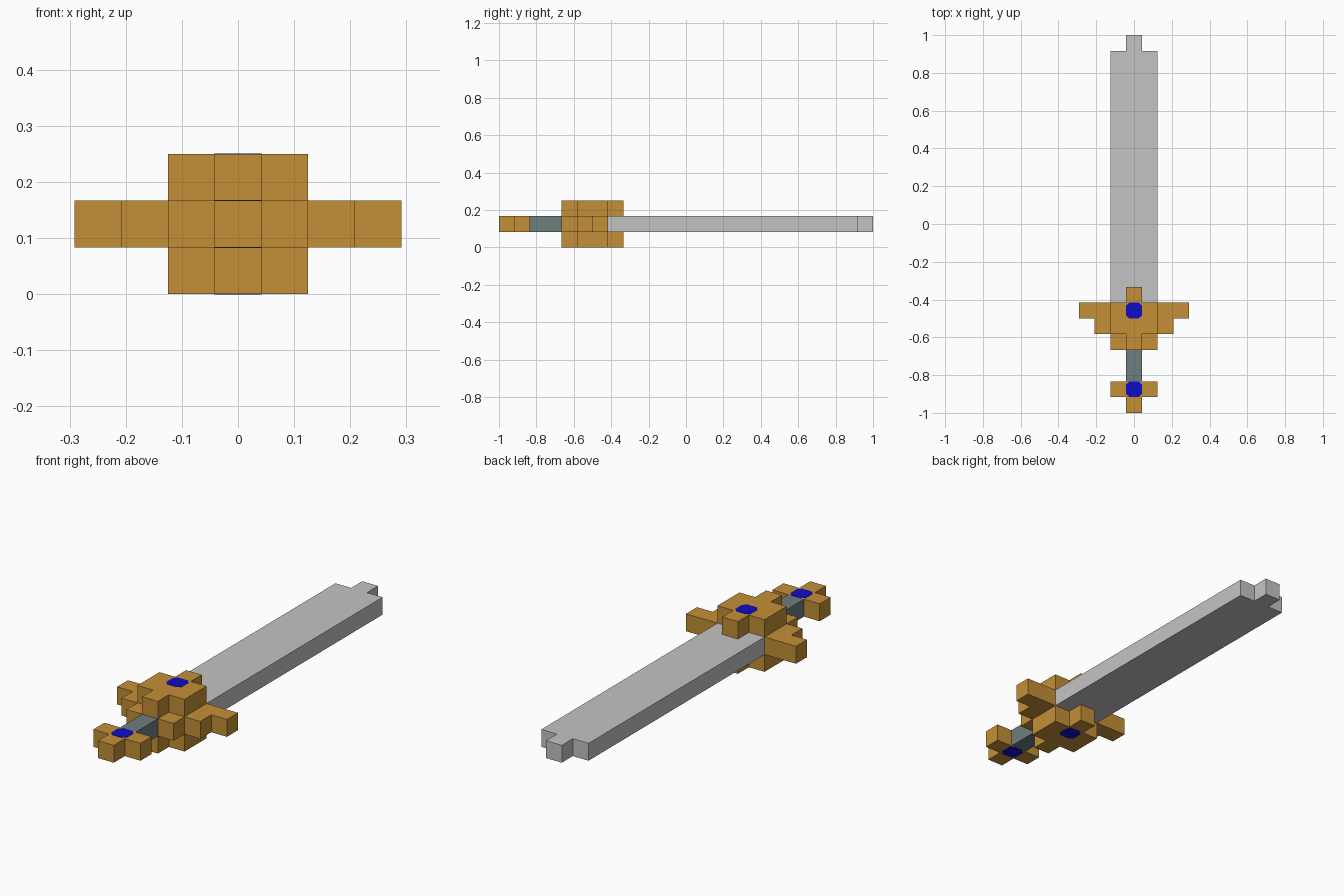
import bpy
import bmesh

cube = bpy.data.objects.get("Cube")
if cube:
    bpy.data.objects.remove(cube, do_unlink=True)

U = 1 / 12  # one block of the design


def material(name, rgb):
    m = bpy.data.materials.new(name)
    m.diffuse_color = (*rgb, 1)
    m.use_nodes = True
    bsdf = next(n for n in m.node_tree.nodes if n.type == 'BSDF_PRINCIPLED')
    bsdf.inputs["Base Color"].default_value = (*rgb, 1)
    bsdf.inputs["Roughness"].default_value = 0.7
    return m


silver = material("silver", (0.55, 0.55, 0.55))
gold = material("gold", (0.55, 0.275, 0.038))
grip_grey = material("grip grey", (0.156, 0.209, 0.209))
blue = material("gem blue", (0.004, 0.004, 0.55))


def slab(name, half, z0, z1, mat):
    """Mirror a right-hand outline (in blocks, bottom to top) and extrude it from z0 to z1."""
    outline = half + [(-x, y) for x, y in reversed(half)]
    bm = bmesh.new()
    face = bm.faces.new([bm.verts.new((x * U, y * U, z0 * U)) for x, y in outline])
    ext = bmesh.ops.extrude_face_region(bm, geom=[face])
    top = [v for v in ext["geom"] if isinstance(v, bmesh.types.BMVert)]
    bmesh.ops.translate(bm, verts=top, vec=(0, 0, (z1 - z0) * U))
    bmesh.ops.recalc_face_normals(bm, faces=bm.faces)
    mesh = bpy.data.meshes.new(name)
    bm.to_mesh(mesh)
    bm.free()
    mesh.materials.append(mat)
    obj = bpy.data.objects.new(name, mesh)
    bpy.context.collection.objects.link(obj)
    return obj


# Blade with stepped tip
slab("blade", [(1.5, -5), (1.5, 11), (0.5, 11), (0.5, 12)], 1, 2, silver)

# Guard: stepped wings in the middle, a cross-shaped block above and below
slab("guard_wings", [(1.5, -8), (1.5, -7), (2.5, -7), (2.5, -6), (3.5, -6), (3.5, -5)], 1, 2, gold)
cross = [(0.5, -8), (0.5, -7), (1.5, -7), (1.5, -5), (0.5, -5), (0.5, -4)]
slab("guard_lower_block", cross, 0, 1, gold)
slab("guard_upper_block", cross, 2, 3, gold)

# Grip and pommel
slab("grip", [(0.5, -10), (0.5, -8)], 1, 2, grip_grey)
slab("pommel", [(0.5, -12), (0.5, -11), (1.5, -11), (1.5, -10)], 1, 2, gold)


# Thin gem plates with clipped corners, on both sides
def gem_pair(name, y, low, high):
    half = [(0.3, y - 0.5), (0.5, y - 0.3), (0.5, y + 0.3), (0.3, y + 0.5)]
    slab(name + "_upper", half, high, high + 0.012, blue)
    slab(name + "_lower", half, low - 0.012, low, blue)


gem_pair("guard_gem", -5.5, 0, 3)
gem_pair("pommel_gem", -10.5, 1, 2)
